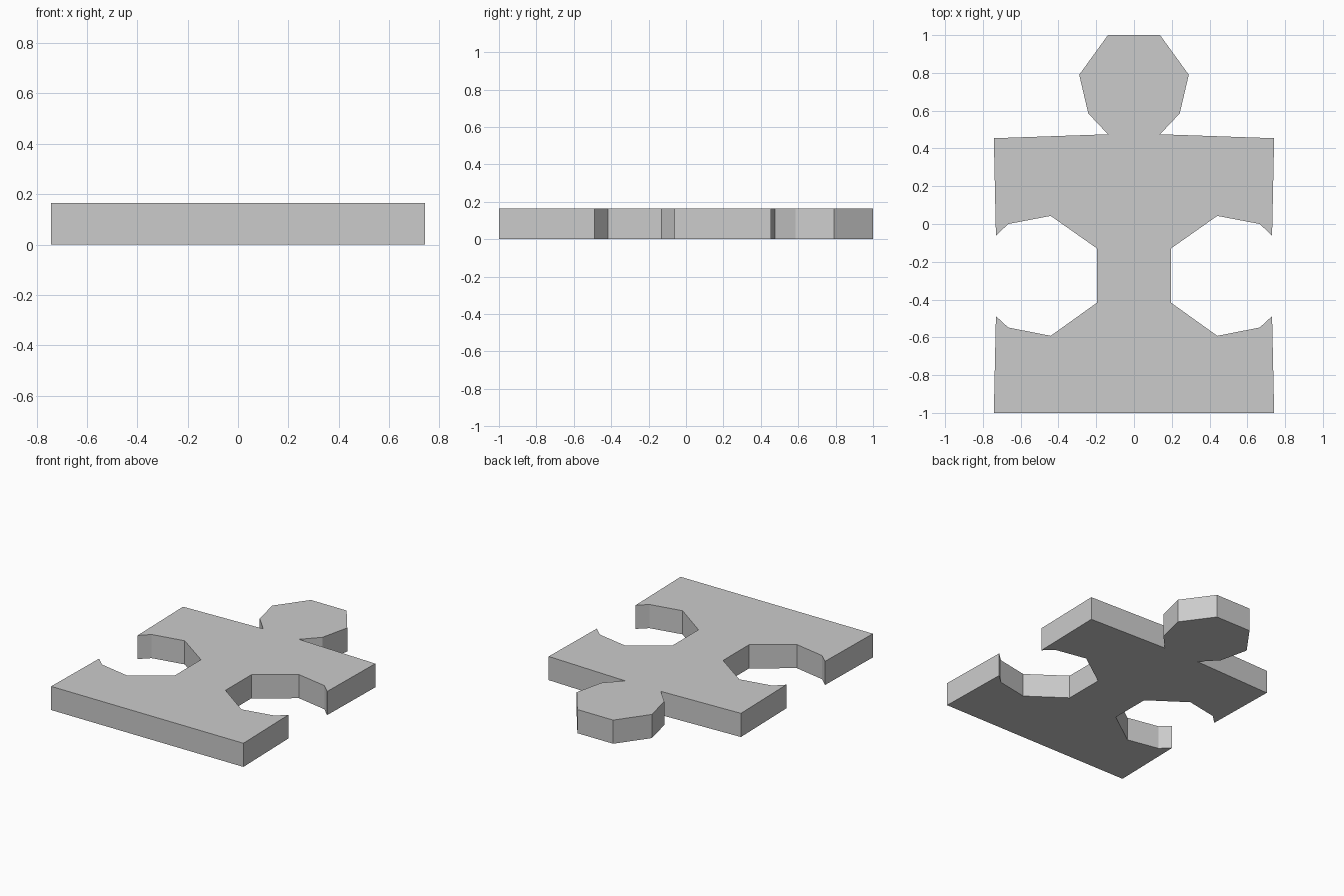
import bpy, bmesh

if "Cube" in bpy.data.objects:
    bpy.data.objects.remove(bpy.data.objects["Cube"])

THICKNESS = 0.165

# Right half of the outline, from the knob top down to the bottom edge
half = [
    (0.138, 1.0), (0.29, 0.79), (0.242, 0.585), (0.138, 0.475),   # knob and neck
    (0.742, 0.454), (0.731, -0.062),                              # upper side
    (0.666, 0.0), (0.441, 0.043), (0.195, -0.13),                 # socket, upper
    (0.195, -0.416), (0.441, -0.592), (0.666, -0.548),            # socket, lower
    (0.731, -0.488), (0.742, -1.0),                               # lower side
]

# Mirror the half profile into a closed outline
outline = half + [(-x, y) for x, y in reversed(half)]

# Fill the outline and extrude it to a flat slab
bm = bmesh.new()
base = bm.faces.new([bm.verts.new((x, y, 0)) for x, y in outline])
top = bmesh.ops.extrude_face_region(bm, geom=[base], use_keep_orig=True)
moved = [v for v in top["geom"] if isinstance(v, bmesh.types.BMVert)]
bmesh.ops.translate(bm, verts=moved, vec=(0, 0, THICKNESS))
bmesh.ops.recalc_face_normals(bm, faces=bm.faces)

mesh = bpy.data.meshes.new("puzzle_piece")
bm.to_mesh(mesh)
bm.free()
piece = bpy.data.objects.new("puzzle_piece", mesh)
bpy.context.collection.objects.link(piece)
